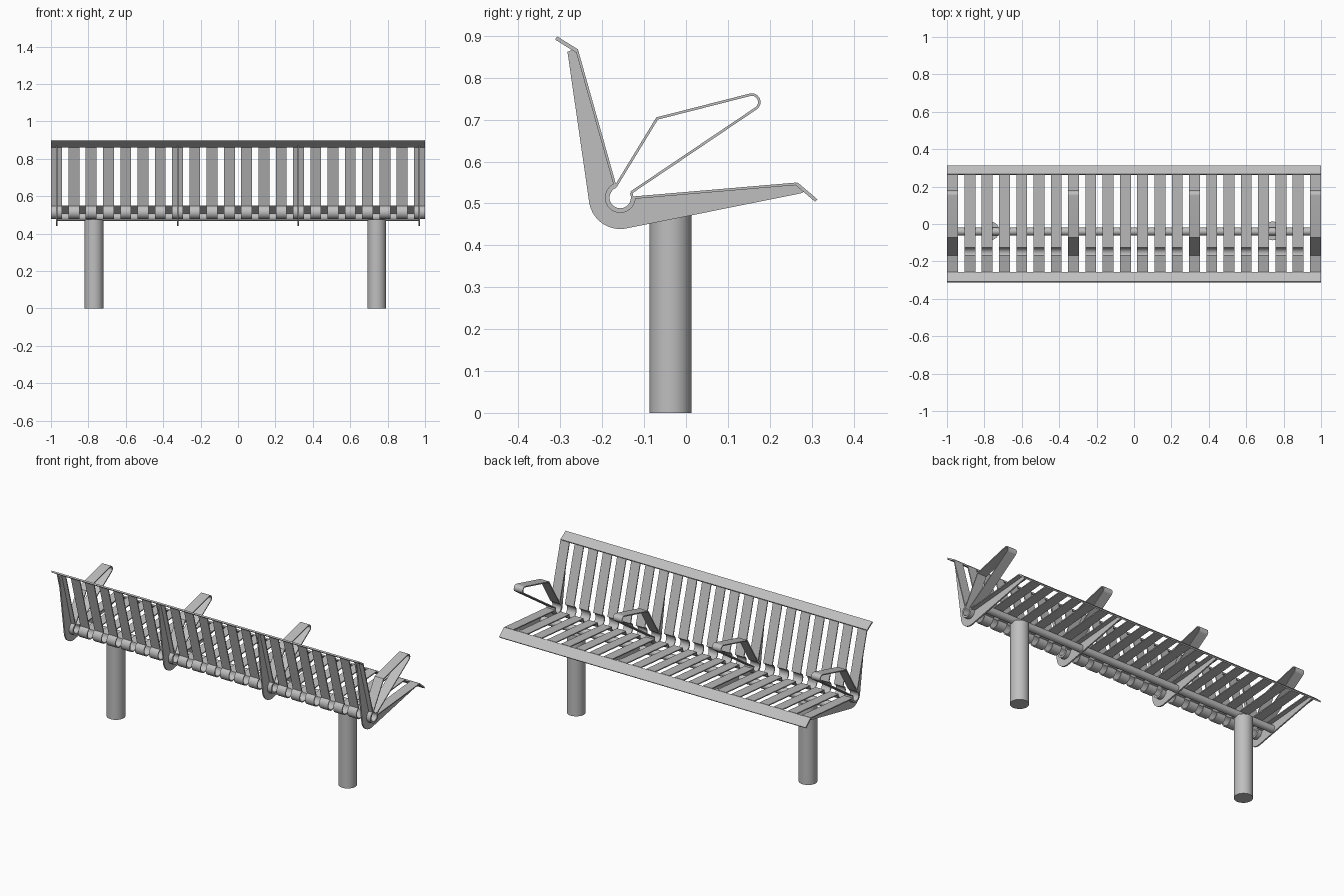
import bpy, bmesh
from math import radians, cos, sin
from mathutils import Vector

cube = bpy.data.objects.get("Cube")
if cube:
    bpy.data.objects.remove(cube, do_unlink=True)

steel = bpy.data.materials.new("grey_steel")
GREY = (0.52, 0.52, 0.52, 1)
steel.diffuse_color = GREY
steel.use_nodes = True
steel.node_tree.nodes["Principled BSDF"].inputs["Base Color"].default_value = GREY

PIVOT = Vector((-0.157, 0.514))      # (y, z) of the fold between back and seat
COUNT, WIDTH, REACH = 22, 0.058, 0.97
BACK_TOP, SEAT_FRONT = (-0.26, 0.864), (0.264, 0.547)


def arc(centre, radius, start, end, steps):
    angles = [radians(start + (end - start) * i / steps) for i in range(steps + 1)]
    return [(centre[0] + radius * cos(a), centre[1] + radius * sin(a)) for a in angles]


def thicken(path, thickness):
    """Left and right mitred offsets of a (y, z) path."""
    pts = [Vector(p) for p in path]
    left, right = [], []
    for i, p in enumerate(pts):
        before = (p - pts[i - 1]).normalized() if i else (pts[1] - p).normalized()
        after = (pts[i + 1] - p).normalized() if i < len(pts) - 1 else before
        n = Vector((-before.y - after.y, before.x + after.x)).normalized()
        n *= thickness / 2 / max(0.4, n.dot(Vector((-after.y, after.x))))
        left.append(p + n)
        right.append(p - n)
    return left, right


def finish(name, bm):
    bmesh.ops.recalc_face_normals(bm, faces=bm.faces)
    mesh = bpy.data.meshes.new(name)
    bm.to_mesh(mesh)
    bm.free()
    mesh.materials.append(steel)
    obj = bpy.data.objects.new(name, mesh)
    bpy.context.collection.objects.link(obj)
    bpy.ops.object.select_all(action='DESELECT')
    obj.select_set(True)
    bpy.context.view_layer.objects.active = obj
    bpy.ops.object.shade_smooth_by_angle(angle=radians(28))
    return obj


def ribbon(name, path, thickness, width, xs):
    """Bent flat bar following a side profile, repeated at each x."""
    left, right = thicken(path, thickness)
    bm = bmesh.new()
    for x in xs:
        rings = []
        for a, b in zip(left, right):
            corners = [(-1, a), (1, a), (1, b), (-1, b)]
            rings.append([bm.verts.new((x + s * width / 2, p.x, p.y)) for s, p in corners])
        for r, q in zip(rings, rings[1:]):
            for k in range(4):
                bm.faces.new((r[k], r[k - 1], q[k - 1], q[k]))
        bm.faces.new(rings[0])
        bm.faces.new(rings[-1])
    return finish(name, bm)


def plate(name, outline, thickness, xs):
    """Flat sheet with a side outline, repeated at each x."""
    bm = bmesh.new()
    for x in xs:
        face = bm.faces.new([bm.verts.new((x - thickness / 2, y, z)) for y, z in outline])
        new = bmesh.ops.extrude_face_region(bm, geom=[face])["geom"]
        verts = [v for v in new if isinstance(v, bmesh.types.BMVert)]
        bmesh.ops.translate(bm, vec=(thickness, 0, 0), verts=verts)
    return finish(name, bm)


def tube(name, radius, start, end, sides):
    start, end = Vector(start), Vector(end)
    axis = end - start
    bpy.ops.mesh.primitive_cylinder_add(vertices=sides, radius=radius, depth=axis.length,
                                        location=(start + end) / 2)
    obj = bpy.context.object
    obj.name = name
    obj.rotation_euler = axis.to_track_quat('Z', 'Y').to_euler()
    obj.data.materials.append(steel)
    bpy.ops.object.shade_smooth_by_angle(angle=radians(30))


# Slats: back, roll under the pivot and seat in one bent bar
slat_xs = [-REACH + 2 * REACH * i / (COUNT - 1) for i in range(COUNT)]
support_xs = slat_xs[::7]
slat_path = [BACK_TOP] + arc(PIVOT, 0.0335, 113, 360, 20) + [SEAT_FRONT]
ribbon("slats", slat_path, 0.006, WIDTH, slat_xs)

# Continuous lips along the top of the back and the front of the seat
ribbon("back_lip", [BACK_TOP, (-0.31, 0.895)], 0.009, 2.0, [0])
ribbon("seat_lip", [SEAT_FRONT, (0.311, 0.507)], 0.008, 2.0, [0])

# Thin support plates behind the armrest slats
outline = ([BACK_TOP, (-0.268, 0.869), (-0.283, 0.862)]
           + arc(PIVOT, 0.075, 188, 282, 14)
           + [(0.278, 0.525), (0.284, 0.531), SEAT_FRONT]
           + arc(PIVOT, 0.035, 360, 113, 20))
plate("support_plates", outline, 0.008, support_xs)

# Armrests: closed loops curled inside the slat roll
arm_path = (arc(PIVOT, 0.0285, 25, -247, 22) + [(-0.069, 0.703)]
            + arc((0.157, 0.742), 0.018, 104, -56, 12)
            + arc(PIVOT, 0.0285, 25, 25, 1)[:1])
ribbon("armrests", arm_path, 0.006, WIDTH, support_xs)

# Cross pipe and the two posts
tube("cross_pipe", 0.021, (-REACH, -0.04, 0.487), (REACH, -0.04, 0.487), 24)
for side, x in (("right", -0.77), ("left", 0.742)):
    tube(side + "_post", 0.05, (x, -0.037, 0), (x, -0.037, 0.475), 32)
